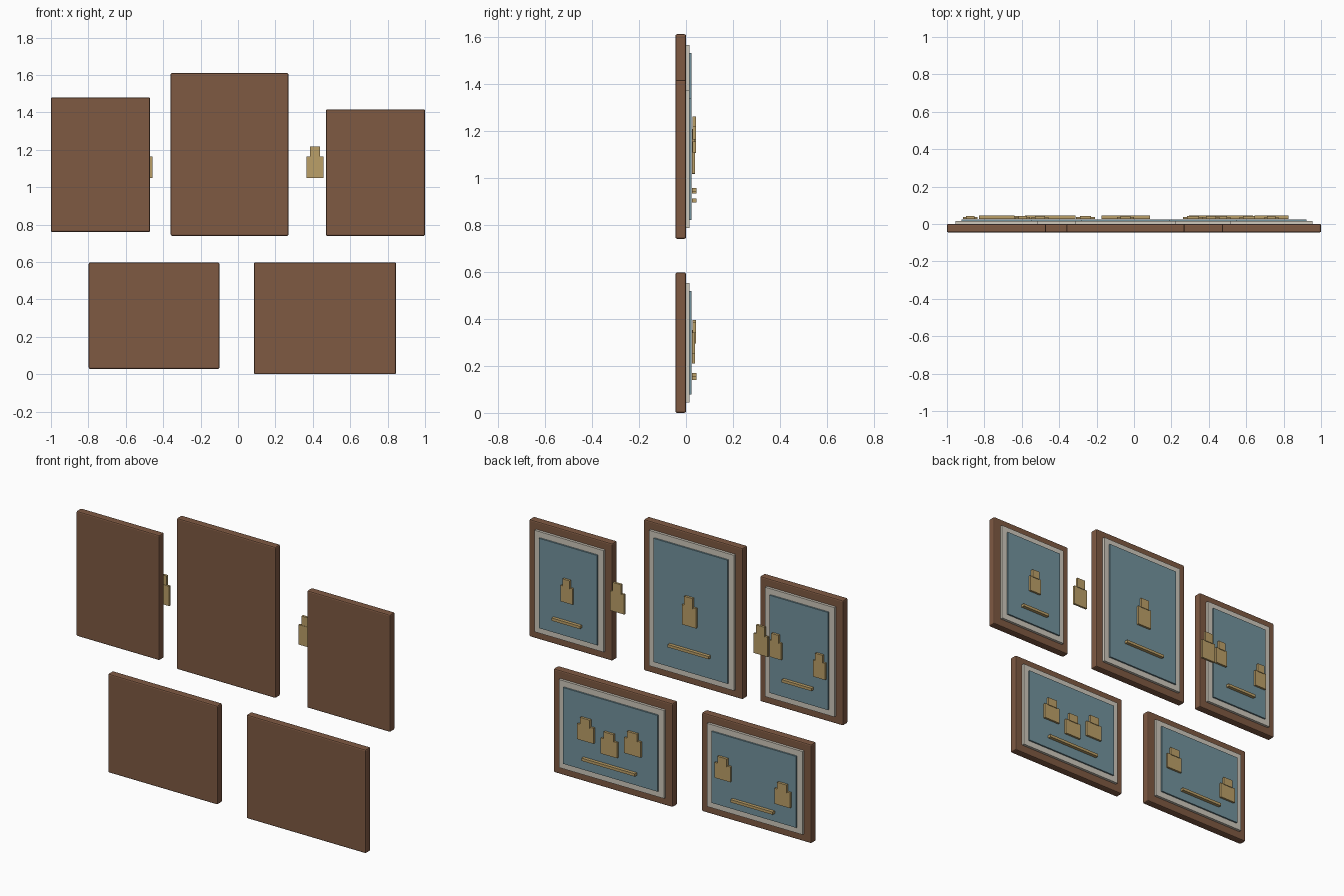
import bpy

if "Cube" in bpy.data.objects:
    bpy.data.objects.remove(bpy.data.objects["Cube"])


def material(name, rgb):
    m = bpy.data.materials.new(name)
    m.diffuse_color = (*rgb, 1)
    m.use_nodes = True
    m.node_tree.nodes["Principled BSDF"].inputs["Base Color"].default_value = m.diffuse_color
    return m


WOOD = material("walnut", (0.21, 0.10, 0.055))
CARD = material("mat_card", (0.62, 0.58, 0.50))
BLUE = material("picture_blue", (0.17, 0.29, 0.34))
GOLD = material("ochre", (0.50, 0.35, 0.14))


def box(name, x0, x1, y0, y1, z0, z1, mat, bevel=0):
    bpy.ops.mesh.primitive_cube_add(
        size=1, location=((x0 + x1) / 2, (y0 + y1) / 2, (z0 + z1) / 2))
    o = bpy.context.object
    o.name = name
    o.scale = (x1 - x0, y1 - y0, z1 - z0)
    bpy.ops.object.transform_apply(location=False, rotation=False, scale=True)
    o.data.materials.append(mat)
    if bevel:
        b = o.modifiers.new("rounded_edges", 'BEVEL')
        b.width = bevel
        b.segments = 2


def figure(name, x, z, w, h):
    # block body with a narrower head on top
    split = z + 0.68 * h
    box(name + "_body", x - w / 2, x + w / 2, 0.026, 0.038, z, split, GOLD)
    box(name + "_head", x - 0.3 * w, x + 0.3 * w, 0.028, 0.042, split - 0.004, z + h, GOLD)


def picture(name, x0, x1, z0, z1, fig_w, fig_h, figs, bar_w, bar_z):
    # stacked slabs: frame, mat, picture
    box(name + "_frame", x0, x1, -0.045, 0.0, z0, z1, WOOD, 0.007)
    for part, b, y0, y1, mat in (("mat", 0.045, -0.002, 0.015, CARD),
                                 ("image", 0.079, 0.012, 0.024, BLUE)):
        box(f"{name}_{part}", x0 + b, x1 - b, y0, y1, z0 + b, z1 - b, mat)
    # figures, given as offset from the centre and foot height
    c = (x0 + x1) / 2
    for i, (dx, z) in enumerate(figs):
        figure(f"{name}_figure_{i + 1}", c + dx, z, fig_w, fig_h)
    # ground line
    box(name + "_ground_line", c - bar_w / 2, c + bar_w / 2, 0.026, 0.045,
        bar_z - 0.008, bar_z + 0.008, GOLD)


picture("upper_left", -1.0, -0.47, 0.76, 1.48, 0.076, 0.14,
        [(-0.14, 1.015), (0.14, 1.055)], 0.19, 0.94)
picture("upper_middle", -0.36, 0.27, 0.74, 1.61, 0.09, 0.168,
        [(-0.457, 1.05), (0, 1.092), (0.457, 1.05)], 0.26, 0.948)
picture("upper_right", 0.47, 1.0, 0.74, 1.415, 0.076, 0.135,
        [(0, 1.018)], 0.18, 0.903)
picture("lower_left", -0.798, -0.1, 0.028, 0.597, 0.1, 0.13,
        [(-0.19, 0.217), (0.19, 0.265)], 0.27, 0.162)
picture("lower_right", 0.085, 0.845, 0.0, 0.597, 0.104, 0.132,
        [(-0.15, 0.253), (0, 0.21), (0.15, 0.253)], 0.34, 0.147)
